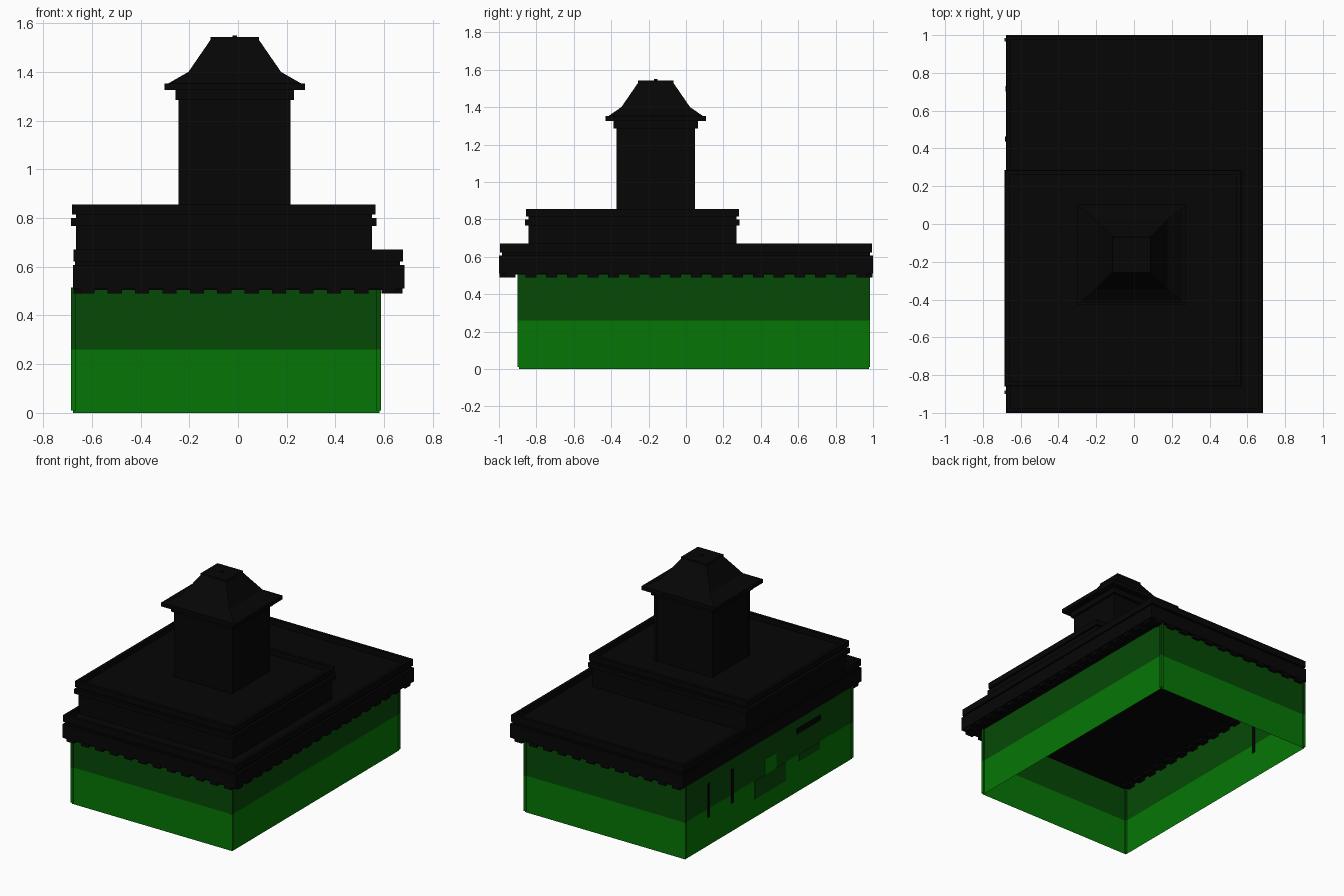
import bpy, bmesh

if "Cube" in bpy.data.objects:
    bpy.data.objects.remove(bpy.data.objects["Cube"])


def material(name, rgb):
    m = bpy.data.materials.new(name)
    m.diffuse_color = (*rgb, 1)
    m.use_nodes = True
    m.node_tree.nodes["Principled BSDF"].inputs["Base Color"].default_value = m.diffuse_color
    return m


BLACK = material("black roof", (0.0017, 0.0017, 0.0017))
LIGHT = material("light green", (0.0017, 0.18, 0.0017))
DARK = material("dark green", (0.0017, 0.066, 0.0019))


def finish(bm, name, mats):
    me = bpy.data.meshes.new(name)
    bm.to_mesh(me)
    bm.free()
    for m in mats:
        me.materials.append(m)
    ob = bpy.data.objects.new(name, me)
    bpy.context.collection.objects.link(ob)
    return ob


def ring(bm, x0, x1, y0, y1, z):
    return [bm.verts.new(p) for p in ((x0, y0, z), (x1, y0, z), (x1, y1, z), (x0, y1, z))]


def bridge(bm, rings):
    for a, b in zip(rings, rings[1:]):
        for i in range(4):
            j = (i + 1) % 4
            bm.faces.new((a[i], a[j], b[j], b[i]))


def add_box(bm, x0, x1, y0, y1, z0, z1, rim=0, sink=0):
    """Box, optionally with a raised rim around a sunken top."""
    rings = [ring(bm, x0, x1, y0, y1, z0), ring(bm, x0, x1, y0, y1, z1)]
    if rim:
        inner = (x0 + rim, x1 - rim, y0 + rim, y1 - rim)
        rings += [ring(bm, *inner, z1), ring(bm, *inner, z1 - sink)]
    bridge(bm, rings)
    bm.faces.new(rings[0][::-1])
    bm.faces.new(rings[-1])


def box(name, mat, *dims, rim=0, sink=0):
    bm = bmesh.new()
    add_box(bm, *dims, rim=rim, sink=sink)
    return finish(bm, name, [mat])


def two_tone(bm, name):
    """Dark upper half, light lower half, split by height."""
    for f in bm.faces:
        f.material_index = 1 if f.calc_center_median().z > 0.26 else 0
    return finish(bm, name, [LIGHT, DARK])


# Walls: open sheet, two colour bands
X0, X1, Y0, Y1 = -0.678, 0.58, -0.893, 0.978
bm = bmesh.new()
bridge(bm, [ring(bm, X0, X1, Y0, Y1, z) for z in (0, 0.26, 0.51)])
two_tone(bm, "walls")

# Corner posts
bm = bmesh.new()
for x, sx in ((X0, 1), (X1, -1)):
    for y, sy in ((Y0, 1), (Y1, -1)):
        xs = sorted((x - sx * 0.007, x + sx * 0.012))
        ys = sorted((y - sy * 0.007, y + sy * 0.012))
        add_box(bm, *xs, *ys, 0.01, 0.26)
        add_box(bm, *xs, *ys, 0.26, 0.515)
two_tone(bm, "corner_posts")

# Thin pieces showing on the left wall
box("left_wall_bar_1", BLACK, -0.682, -0.679, 0.702, 0.73, 0.2, 0.44)
box("left_wall_bar_2", BLACK, -0.682, -0.672, 0.436, 0.464, 0.2, 0.44)
box("left_wall_rail", BLACK, -0.682, -0.679, -0.54, -0.27, 0.41, 0.45)
box("left_wall_dark_patch", DARK, -0.682, -0.679, -0.15, 0.2, 0.13, 0.26)
box("left_wall_light_patch", LIGHT, -0.682, -0.679, -0.04, 0.09, 0.26, 0.37)
box("left_wall_small_patch", DARK, -0.682, -0.679, -0.53, -0.3, 0.21, 0.26)

# Lower roof tier with two cornice lips
box("lower_tier", BLACK, -0.67, 0.665, -0.985, 0.985, 0.505, 0.624)
box("lower_cornice", BLACK, -0.678, 0.683, -1.0, 1.0, 0.51, 0.607)
box("lower_parapet", BLACK, -0.676, 0.678, -0.995, 0.995, 0.622, 0.67, rim=0.022, sink=0.042)

# Dentils under the lower cornice
bm = bmesh.new()
n = 12
for i in range(n):
    x = -0.675 + (i + 0.5) * 1.35 / n
    for y in (-0.968, 0.968):
        add_box(bm, x - 0.029, x + 0.029, y - 0.03, y + 0.03, 0.49, 0.515)
n = 18
for i in range(n):
    y = -0.995 + (i + 0.5) * 1.99 / n
    for x in (-0.648, 0.648):
        add_box(bm, x - 0.028, x + 0.028, y - 0.029, y + 0.029, 0.49, 0.515)
finish(bm, "dentils", [BLACK])

# Upper roof tier
box("upper_tier", BLACK, -0.665, 0.551, -0.842, 0.27, 0.625, 0.816)
box("upper_cornice", BLACK, -0.686, 0.569, -0.86, 0.287, 0.768, 0.8)
box("upper_parapet", BLACK, -0.682, 0.565, -0.855, 0.283, 0.815, 0.856, rim=0.022, sink=0.038)

# Tower
CX, CY = -0.0135, -0.162


def tower_box(name, hx, hy, z0, z1):
    box(name, BLACK, CX - hx, CX + hx, CY - hy, CY + hy, z0, z1)


tower_box("tower_shaft", 0.227, 0.207, 0.815, 1.3)
bm = bmesh.new()
for sx in (-1, 1):
    for sy in (-1, 1):
        x, y = CX + sx * 0.218, CY + sy * 0.198
        add_box(bm, x - 0.012, x + 0.012, y - 0.012, y + 0.012, 0.818, 1.29)
finish(bm, "tower_corner_strips", [BLACK])
tower_box("tower_trim", 0.243, 0.225, 1.285, 1.326)
tower_box("tower_eave", 0.289, 0.268, 1.325, 1.352)

# Bell-shaped tower roof in two slopes
bm = bmesh.new()
rings = [ring(bm, CX - hx, CX + hx, CY - hy, CY + hy, z)
         for hx, hy, z in ((0.274, 0.254, 1.352), (0.19, 0.184, 1.4), (0.097, 0.091, 1.535))]
bridge(bm, rings)
bm.faces.new(rings[-1])
finish(bm, "tower_roof", [BLACK])
tower_box("roof_cap", 0.1, 0.094, 1.53, 1.544)
tower_box("roof_tip", 0.01, 0.01, 1.54, 1.55)
